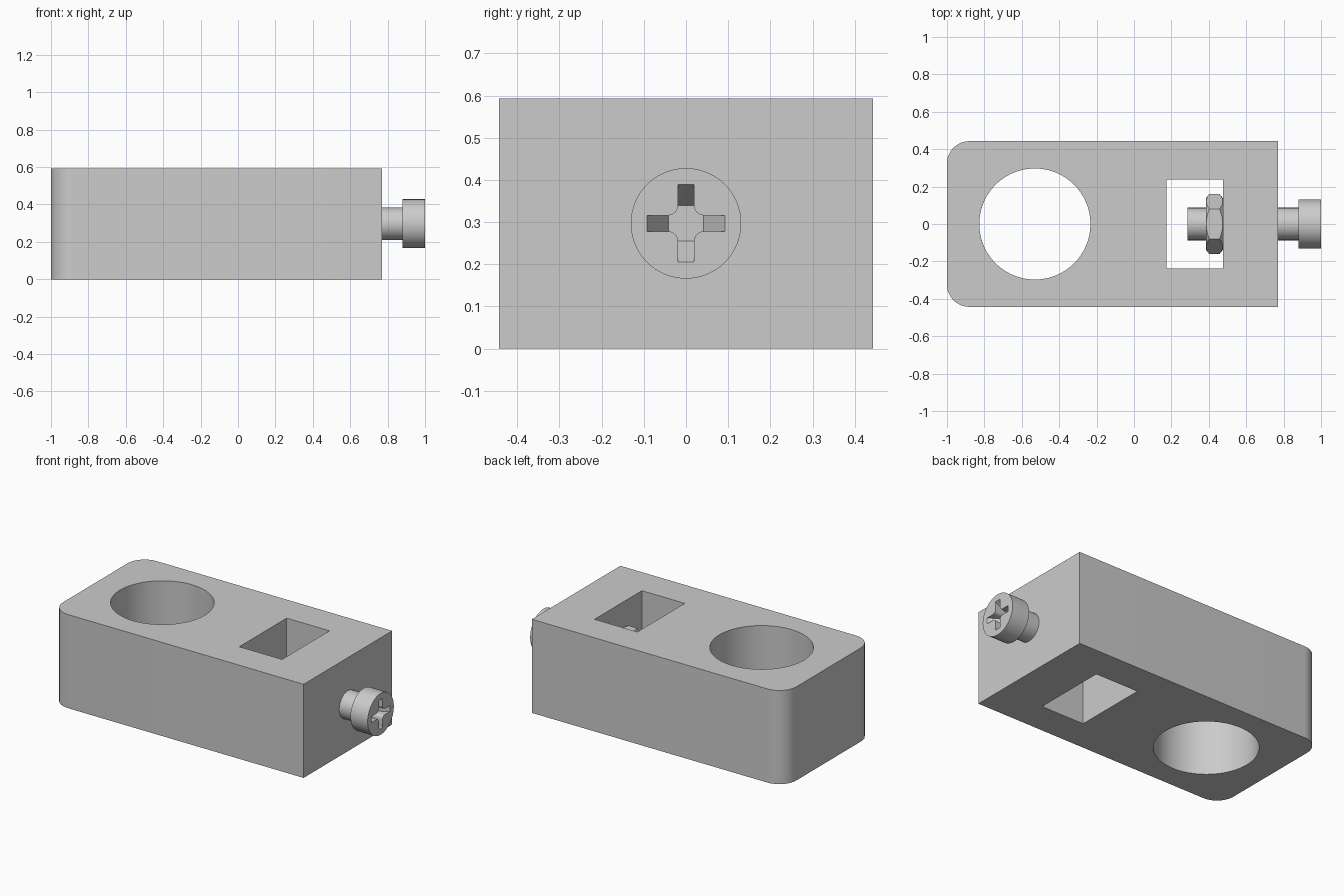
import bpy, bmesh
from math import sin, cos, pi, radians
from mathutils import Vector

if "Cube" in bpy.data.objects:
    bpy.data.objects.remove(bpy.data.objects["Cube"])

MID_Z = 0.297

steel = bpy.data.materials.new("plain grey")
steel.use_nodes = True
steel.diffuse_color = (0.6, 0.6, 0.6, 1)
steel.node_tree.nodes["Principled BSDF"].inputs["Base Color"].default_value = (0.6, 0.6, 0.6, 1)


def loft(name, rings):
    """Closed solid skinned through rings of equal point count."""
    bm = bmesh.new()
    rows = [[bm.verts.new(p) for p in ring] for ring in rings]
    n = len(rows[0])
    for a, b in zip(rows, rows[1:]):
        for i in range(n):
            j = (i + 1) % n
            bm.faces.new((a[i], a[j], b[j], b[i]))
    bm.faces.new(rows[0][::-1])
    bm.faces.new(rows[-1])
    bmesh.ops.remove_doubles(bm, verts=bm.verts, dist=1e-5)
    bmesh.ops.recalc_face_normals(bm, faces=bm.faces)
    mesh = bpy.data.meshes.new(name)
    bm.to_mesh(mesh)
    bm.free()
    mesh.materials.append(steel)
    obj = bpy.data.objects.new(name, mesh)
    bpy.context.collection.objects.link(obj)
    return obj


def circle(r, n=64):
    return [(r * cos(2 * pi * i / n), r * sin(2 * pi * i / n)) for i in range(n)]


def along_x(outline, x):
    return [(x, y, MID_Z + z) for y, z in outline]


def along_z(outline, z):
    return [(x, y, z) for x, y in outline]


def turned(name, profile, n=64):
    """Turned part on the screw axis from (x, radius) pairs."""
    return loft(name, [along_x(circle(r, n), x) for x, r in profile])


def activate(obj):
    bpy.ops.object.select_all(action='DESELECT')
    obj.select_set(True)
    bpy.context.view_layer.objects.active = obj


def combine(obj, tool, operation='DIFFERENCE'):
    mod = obj.modifiers.new("cut", 'BOOLEAN')
    mod.operation, mod.solver, mod.object = operation, 'EXACT', tool
    activate(obj)
    bpy.ops.object.modifier_apply(modifier=mod.name)
    bpy.data.objects.remove(tool)


# Block with two rounded vertical edges at the left end
x0, x1, half, rad, height = -1.0, 0.77, 0.443, 0.12, 0.593
outline = [(x1, -half), (x1, half)]
for side, start in ((1, 90), (-1, 180)):
    for i in range(13):
        a = radians(start + 90 * i / 12)
        outline.append((x0 + rad + rad * cos(a), side * (half - rad) + rad * sin(a)))
block = loft("block", [along_z(outline, 0), along_z(outline, height)])

# Round through hole and rectangular nut pocket
bore = [(x - 0.53, y) for x, y in circle(0.297, 96)]
combine(block, loft("bore_cutter", [along_z(bore, -0.1), along_z(bore, 0.8)]))
pocket = [(0.175, -0.237), (0.475, -0.237), (0.475, 0.237), (0.175, 0.237)]
combine(block, loft("pocket_cutter", [along_z(pocket, -0.1), along_z(pocket, 0.8)]))

# Screw shank and head
shank = turned("screw_shank", [(0.285, 0.087), (0.89, 0.087)])
head = turned("screw_head", [(0.88, 0.131), (1.0, 0.131)])


# Cross recess: four sloped arms joined by concave arcs
def cross(tip):
    w, inner = 0.019, 0.042
    points = []
    for q in range(4):
        arm = [(inner, -w), (tip, -w), (tip, w), (inner, w)]
        for i in range(1, 6):
            a = radians(270 - 90 * i / 6)
            arm.append((inner + (inner - w) * cos(a), inner + (inner - w) * sin(a)))
        for y, z in arm:
            c, s = round(cos(q * pi / 2)), round(sin(q * pi / 2))
            points.append((y * c - z * s, y * s + z * c))
    return points


combine(head, loft("recess_cutter", [along_x(cross(0.042), 0.92), along_x(cross(0.1045), 1.02)]))

# Hexagonal nut with both ends chamfered
nut = turned("nut", [(0.385, 0.161), (0.475, 0.161)], 6)
envelope = turned("nut_envelope", [(0.38, 0.132), (0.41, 0.17), (0.45, 0.17), (0.48, 0.132)], 96)
combine(nut, envelope, 'INTERSECT')

for part in (block, shank, head, nut):
    activate(part)
    bpy.ops.object.shade_smooth_by_angle(angle=radians(25))
